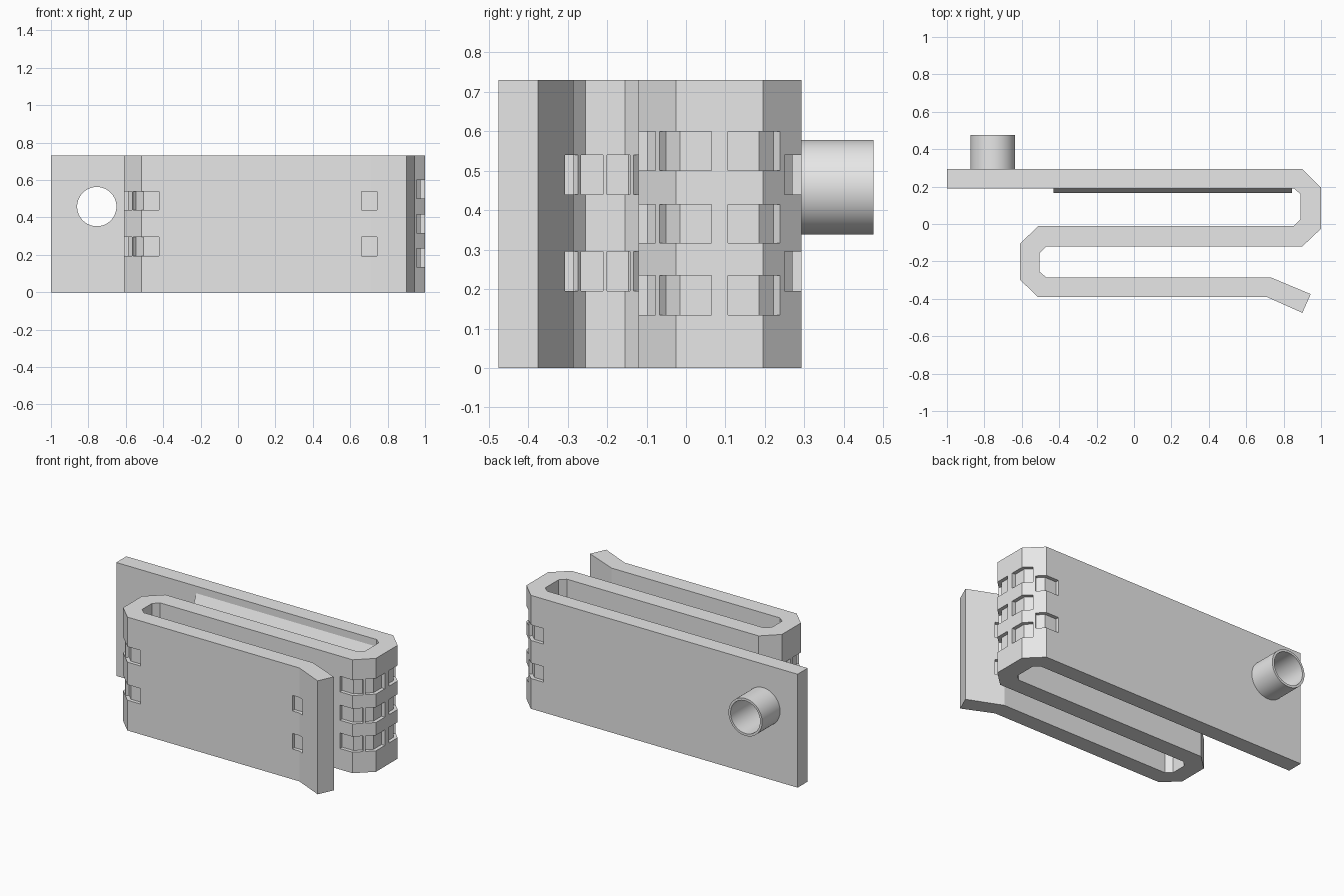
import bpy, bmesh, math
from mathutils import Vector

if "Cube" in bpy.data.objects:
    bpy.data.objects.remove(bpy.data.objects["Cube"])

HEIGHT = 0.73
grey = bpy.data.materials.new("plain_grey")
grey.diffuse_color = (0.8, 0.8, 0.8, 1)
grey.use_nodes = True
grey.node_tree.nodes["Principled BSDF"].inputs["Base Color"].default_value = grey.diffuse_color


def make_object(name, bm):
    bmesh.ops.recalc_face_normals(bm, faces=bm.faces)
    mesh = bpy.data.meshes.new(name)
    bm.to_mesh(mesh)
    bm.free()
    mesh.materials.append(grey)
    ob = bpy.data.objects.new(name, mesh)
    bpy.context.collection.objects.link(ob)
    return ob


def prism(bm, points, z0, z1):
    """Extrude a flat outline between two heights."""
    face = bm.faces.new([bm.verts.new((p[0], p[1], z0)) for p in points])
    new = bmesh.ops.extrude_face_region(bm, geom=[face])["geom"]
    verts = [v for v in new if isinstance(v, bmesh.types.BMVert)]
    bmesh.ops.translate(bm, verts=verts, vec=(0, 0, z1 - z0))


def ring(bm, radii_y, n=64):
    """Lathe a closed (radius, y) outline around the tube axis."""
    loops = []
    for r, y in radii_y:
        loops.append([bm.verts.new((-0.755 + r * math.cos(2 * math.pi * i / n), y,
                                    0.458 + r * math.sin(2 * math.pi * i / n)))
                      for i in range(n)])
    return loops


# Folded band outline, clockwise from the back left corner
outline = [Vector(p) for p in [
    (-1, 0.293), (0.90, 0.293), (1.0, 0.195), (1.0, -0.025), (0.90, -0.12),
    (-0.47, -0.12), (-0.505, -0.155), (-0.505, -0.255), (-0.47, -0.285),
    (0.73, -0.285), (0.945, -0.375), (0.90, -0.475), (0.71, -0.39),
    (-0.515, -0.39), (-0.61, -0.297), (-0.61, -0.105), (-0.51, -0.01),
    (0.855, -0.01), (0.89, 0.025), (0.89, 0.16), (0.855, 0.19), (-1, 0.19)]]
bm = bmesh.new()
prism(bm, outline, 0, HEIGHT)
band = make_object("folded_band", bm)

# Hinge pockets: a shallow bent recess wrapped round each fold
TWO = [(0.195, 0.295), (0.44, 0.54)]
THREE = [(0.135, 0.235), (0.317, 0.415), (0.5, 0.6)]
# corner index: (reach before corner, reach after corner, rows)
pockets = {1: (0.09, 0.062, TWO), 2: (0.062, 0.088, THREE),
           3: (0.09, 0.062, THREE), 4: (0.062, 0.09, THREE),
           5: (0.045, 0.018, TWO), 6: (0.018, 0.045, TWO),
           7: (0.045, 0.018, TWO), 8: (0.018, 0.045, TWO),
           9: (0.045, 0.055, TWO), 12: (0.035, 0.05, TWO),
           13: (0.092, 0.065, TWO), 14: (0.062, 0.085, TWO),
           15: (0.085, 0.062, TWO), 16: (0.062, 0.092, TWO),
           17: (0.045, 0.018, THREE), 18: (0.018, 0.045, THREE),
           19: (0.045, 0.018, THREE), 20: (0.018, 0.045, TWO)}


def bent_strip(i, before, after, depth, lift):
    p = outline[i]
    u = (p - outline[i - 1]).normalized()
    v = (outline[(i + 1) % len(outline)] - p).normalized()
    n1, n2 = Vector((-u.y, u.x)), Vector((-v.y, v.x))  # outward normals
    miter = (n1 + n2) / (1 + n1.dot(n2))
    a, b = p - u * before, p + v * after
    return [a + n1 * lift, p + miter * lift, b + n2 * lift,
            b - n2 * depth, p - miter * depth, a - n1 * depth]


bm = bmesh.new()
for i, (before, after, rows) in pockets.items():
    for z0, z1 in rows:
        prism(bm, bent_strip(i, before, after, 0.023, 0.003), z0, z1)
# Bore through the back panel
lo, hi = ring(bm, [(0.105, 0.1), (0.105, 0.4)])
bm.faces.new(lo)
bm.faces.new(hi)
for k in range(len(lo)):
    bm.faces.new((lo[k - 1], lo[k], hi[k], hi[k - 1]))
cutter = make_object("pocket_cutter", bm)
cutter.hide_render = True

mod = band.modifiers.new("pockets", 'BOOLEAN')
mod.operation, mod.solver, mod.object = 'DIFFERENCE', 'EXACT', cutter
bpy.context.view_layer.objects.active = band
band.select_set(True)
bpy.ops.object.modifier_apply(modifier=mod.name)
bpy.data.objects.remove(cutter)
bpy.ops.object.shade_smooth_by_angle(angle=math.radians(15))
band.select_set(False)

# Short open tube on the back
bm = bmesh.new()
loops = ring(bm, [(0.105, 0.285), (0.105, 0.475), (0.12, 0.475), (0.12, 0.285)])
for j in range(4):
    a, b = loops[j - 1], loops[j]
    for k in range(len(a)):
        bm.faces.new((a[k - 1], a[k], b[k], b[k - 1]))
tube = make_object("back_tube", bm)
bpy.context.view_layer.objects.active = tube
tube.select_set(True)
bpy.ops.object.shade_smooth_by_angle(angle=math.radians(30))

# Sloped catch ridge on the inner side of the back panel
bm = bmesh.new()
section = [(0.195, 0.695), (0.165, 0.63), (0.165, 0.615), (0.195, 0.615)]
ends = [[bm.verts.new((x, y, z)) for y, z in section] for x in (-0.43, 0.845)]
for e in ends:
    bm.faces.new(e)
for k in range(4):
    bm.faces.new((ends[0][k - 1], ends[0][k], ends[1][k], ends[1][k - 1]))
make_object("catch_ridge", bm)
